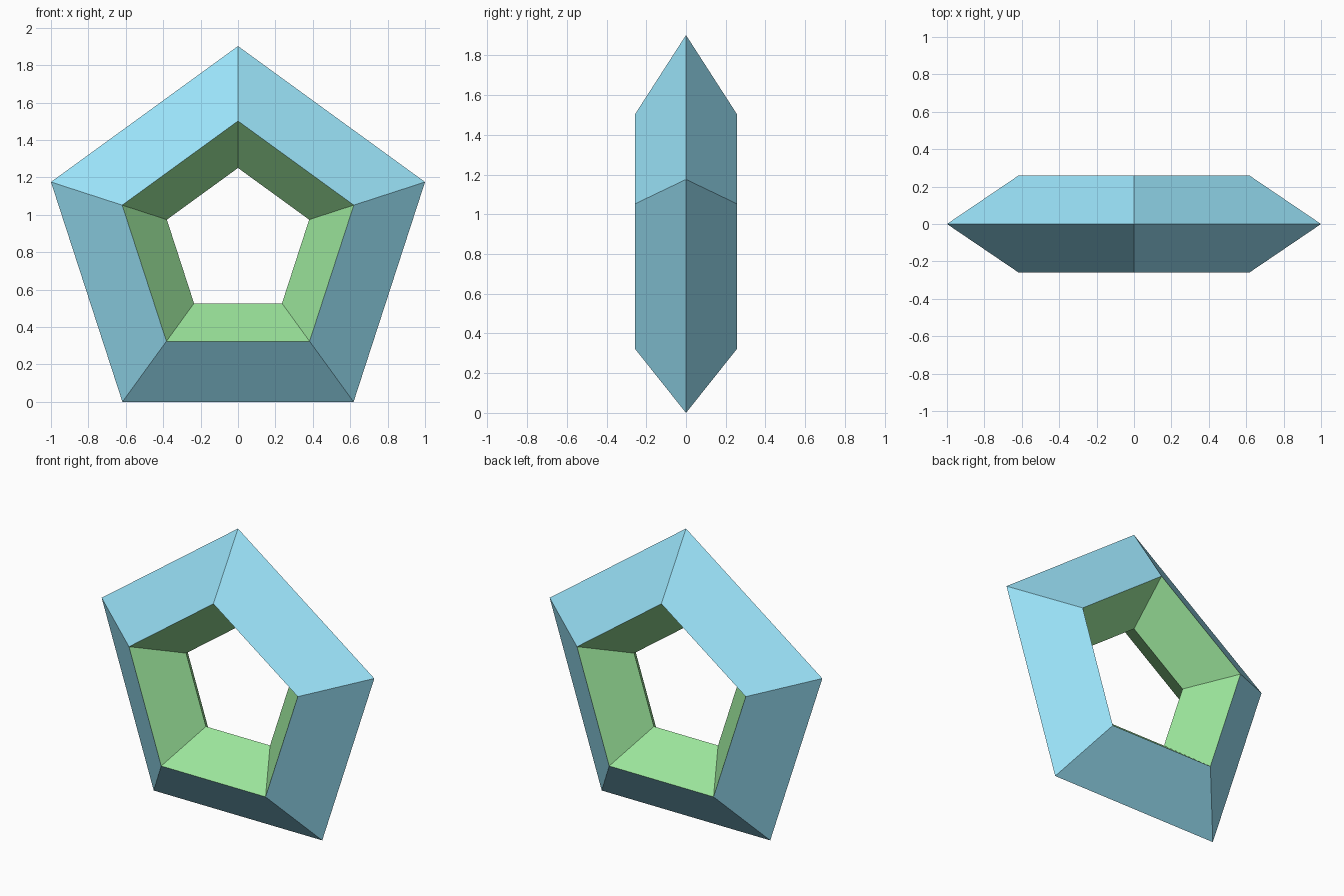
import bpy, bmesh, math

if "Cube" in bpy.data.objects:
    bpy.data.objects.remove(bpy.data.objects["Cube"])

SIDES = 5
R_OUT = 1 / math.sin(math.radians(72))          # corner radius giving a width of 2
CENTRE_Z = R_OUT * math.cos(math.radians(36))   # flat side rests on z = 0
# Kite-shaped cross-section: (radius, depth)
PROFILE = [(R_OUT, 0), (0.651, -0.258), (0.4, 0), (0.651, 0.258)]


def material(name, color):
    mat = bpy.data.materials.new(name)
    mat.diffuse_color = color
    mat.use_nodes = True
    mat.node_tree.nodes["Principled BSDF"].inputs["Base Color"].default_value = mat.diffuse_color
    return mat


# Sweep the cross-section around the five corners
bm = bmesh.new()
rings = []
for i in range(SIDES):
    a = math.pi / 2 + i * math.tau / SIDES
    rings.append([bm.verts.new((r * math.cos(a), y, CENTRE_Z + r * math.sin(a)))
                  for r, y in PROFILE])
for i in range(SIDES):
    a, b = rings[i], rings[(i + 1) % SIDES]
    for j in range(4):
        k = (j + 1) % 4
        face = bm.faces.new((a[j], a[k], b[k], b[j]))
        face.material_index = 1 if j in (1, 2) else 0   # inner faces are green
bmesh.ops.recalc_face_normals(bm, faces=bm.faces)

mesh = bpy.data.meshes.new("pentagon_ring")
bm.to_mesh(mesh)
bm.free()
mesh.materials.append(material("outer_blue", (0.33, 0.78, 0.96, 1)))
mesh.materials.append(material("inner_green", (0.33, 0.78, 0.33, 1)))
ring = bpy.data.objects.new("pentagon_ring", mesh)
bpy.context.collection.objects.link(ring)
